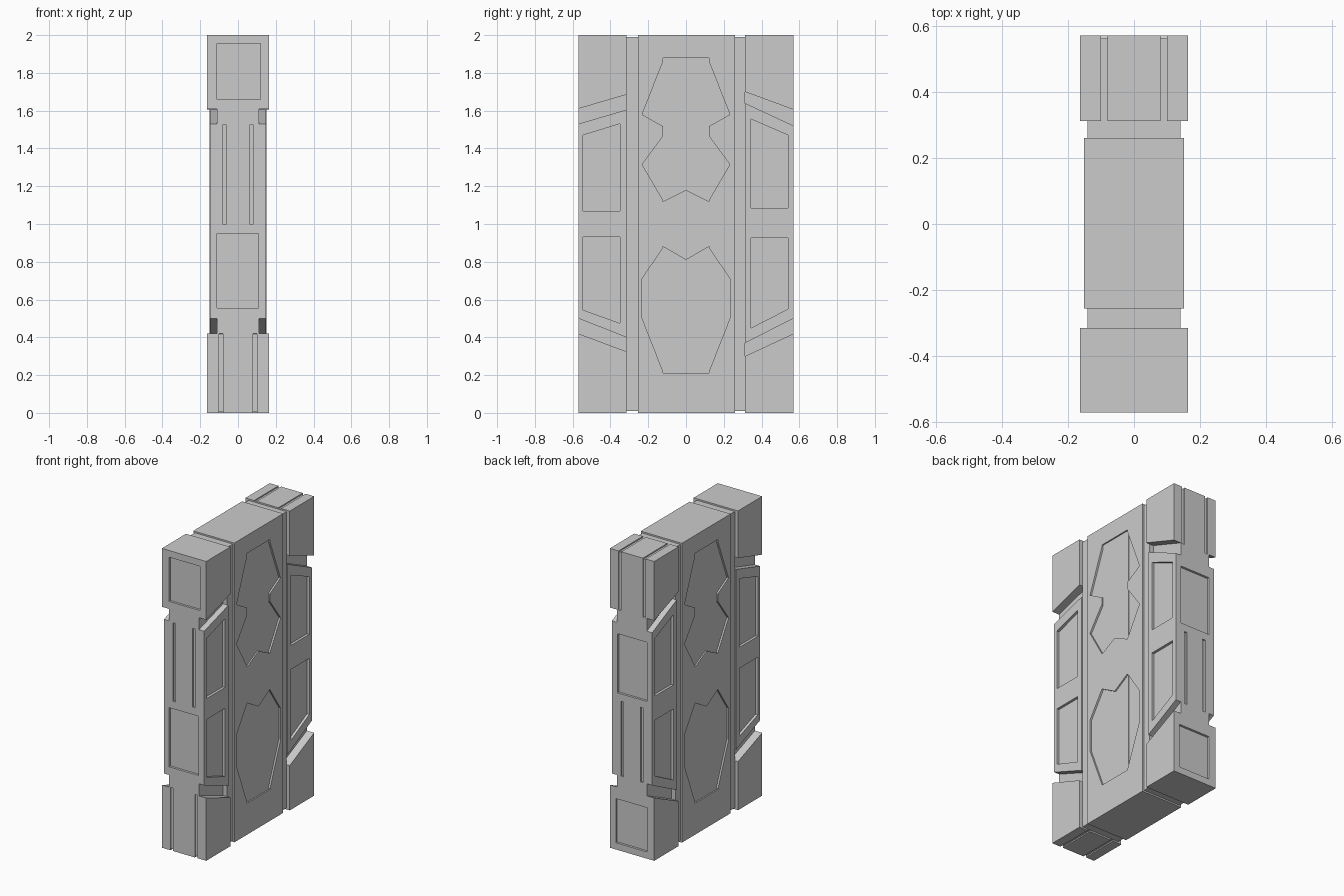
import bpy, bmesh

if "Cube" in bpy.data.objects:
    bpy.data.objects.remove(bpy.data.objects["Cube"])


def prism(name, pts, x0, x1):
    """Extrude a (y, z) outline along x."""
    bm = bmesh.new()
    a = [bm.verts.new((x0, y, z)) for y, z in pts]
    b = [bm.verts.new((x1, y, z)) for y, z in pts]
    n = len(pts)
    bm.faces.new(a)
    bm.faces.new(b[::-1])
    for i in range(n):
        j = (i + 1) % n
        bm.faces.new((a[i], b[i], b[j], a[j]))
    bmesh.ops.recalc_face_normals(bm, faces=bm.faces)
    me = bpy.data.meshes.new(name)
    bm.to_mesh(me)
    bm.free()
    ob = bpy.data.objects.new(name, me)
    bpy.context.collection.objects.link(ob)
    return ob


def rect(y0, y1, z0, z1):
    return [(y0, z0), (y1, z0), (y1, z1), (y0, z1)]


def carve(ob, pts, x0, x1):
    """Subtract a prism from a part."""
    cut = prism("cutter", pts, x0, x1)
    cut.hide_render = True
    m = ob.modifiers.new("carve", 'BOOLEAN')
    m.operation = 'DIFFERENCE'
    m.solver = 'EXACT'
    m.object = cut
    bpy.context.view_layer.objects.active = ob
    bpy.ops.object.modifier_apply(modifier=m.name)
    bpy.data.objects.remove(cut)


def carve_sides(ob, pts, floor):
    """Recess the same outline into both wide faces."""
    carve(ob, pts, floor, 0.3)
    carve(ob, pts, -0.3, -floor)


# Inner core, seen at the bottom of the vertical grooves
prism("core", rect(-0.315, 0.312, 0.01, 1.99), -0.14, 0.14)

# Centre panel with two recessed strips and angled wings
panel = prism("centre_panel", rect(-0.255, 0.26, 0, 2), -0.152, 0.152)
carve_sides(panel, [(-0.121, 1.12), (0, 1.18), (0.121, 1.12), (0.121, 1.88), (-0.121, 1.88)], 0.143)
carve_sides(panel, [(-0.121, 0.21), (0.121, 0.21), (0.121, 0.88), (0, 0.81), (-0.121, 0.88)], 0.143)
wings = [
    [(0.118, 1.87), (0.232, 1.58), (0.118, 1.515)],
    [(0.118, 1.47), (0.232, 1.315), (0.118, 1.12)],
    [(0.118, 0.88), (0.232, 0.71), (0.232, 0.5), (0.118, 0.21)],
]
for w in wings:
    for s in (1, -1):
        carve_sides(panel, [(s * y, z) for y, z in w], 0.132)

# Side pillars: outer edge y, inner edge y, seam heights as (outer, inner) from bottom to top
pillars = {
    "front": (-0.57, -0.315, [(0, 0), (0.42, 0.325), (0.5, 0.4), (1.53, 1.605), (1.61, 1.685), (2, 2)]),
    "back": (0.57, 0.312, [(0, 0), (0.42, 0.3), (0.5, 0.37), (1.52, 1.64), (1.605, 1.7), (2, 2)]),
}
names = ["bottom_block", "lower_channel", "middle_block", "upper_channel", "top_block"]
widths = [0.164, 0.11, 0.149, 0.11, 0.164]
parts = {}
for side, (yo, yi, seams) in pillars.items():
    for i, nm in enumerate(names):
        (o0, i0), (o1, i1) = seams[i], seams[i + 1]
        pts = [(yo, o0), (yi, i0), (yi, i1), (yo, o1)]
        parts[side, nm] = prism(f"{side}_{nm}", pts, -widths[i], widths[i])

# Recessed windows on the wide faces of the pillars
windows = {
    "front": [[(-0.545, 1.07), (-0.35, 1.07), (-0.35, 1.53), (-0.545, 1.47)],
              [(-0.545, 0.93), (-0.35, 0.93), (-0.35, 0.475), (-0.545, 0.545)]],
    "back": [[(0.345, 1.085), (0.54, 1.085), (0.54, 1.47), (0.345, 1.555)],
             [(0.345, 0.925), (0.54, 0.925), (0.54, 0.55), (0.345, 0.45)]],
}
for side, outlines in windows.items():
    for pts in outlines:
        carve_sides(parts[side, "middle_block"], pts, 0.132)

# Narrow faces: the back repeats the front turned upside down
for side, s in (("front", -1), ("back", 1)):
    def edge(z0, z1, depth):
        if s > 0:
            z0, z1 = 2 - z1, 2 - z0
        return rect(s * (0.57 - depth), s * 0.7, z0, z1)

    capped, grooved = ("top_block", "bottom_block") if s < 0 else ("bottom_block", "top_block")
    carve(parts[side, capped], edge(1.66, 1.955, 0.015), -0.112, 0.12)
    carve(parts[side, "middle_block"], edge(0.555, 0.95, 0.015), -0.112, 0.108)
    for x in (-0.09, 0.09):
        # Slots in the middle, grooves wrapping the plain end block
        c = x * 0.8
        carve(parts[side, "middle_block"], edge(1.0, 1.525 if s < 0 else 1.5, 0.01), c - 0.01, c + 0.01)
        carve(parts[side, grooved], edge(-0.2, 0.6, 0.008), x - 0.01, x + 0.01)
        end = rect(-0.8, 0.8, -0.2, 0.008) if s < 0 else rect(-0.8, 0.8, 1.992, 2.2)
        carve(parts[side, grooved], end, x - 0.01, x + 0.01)
